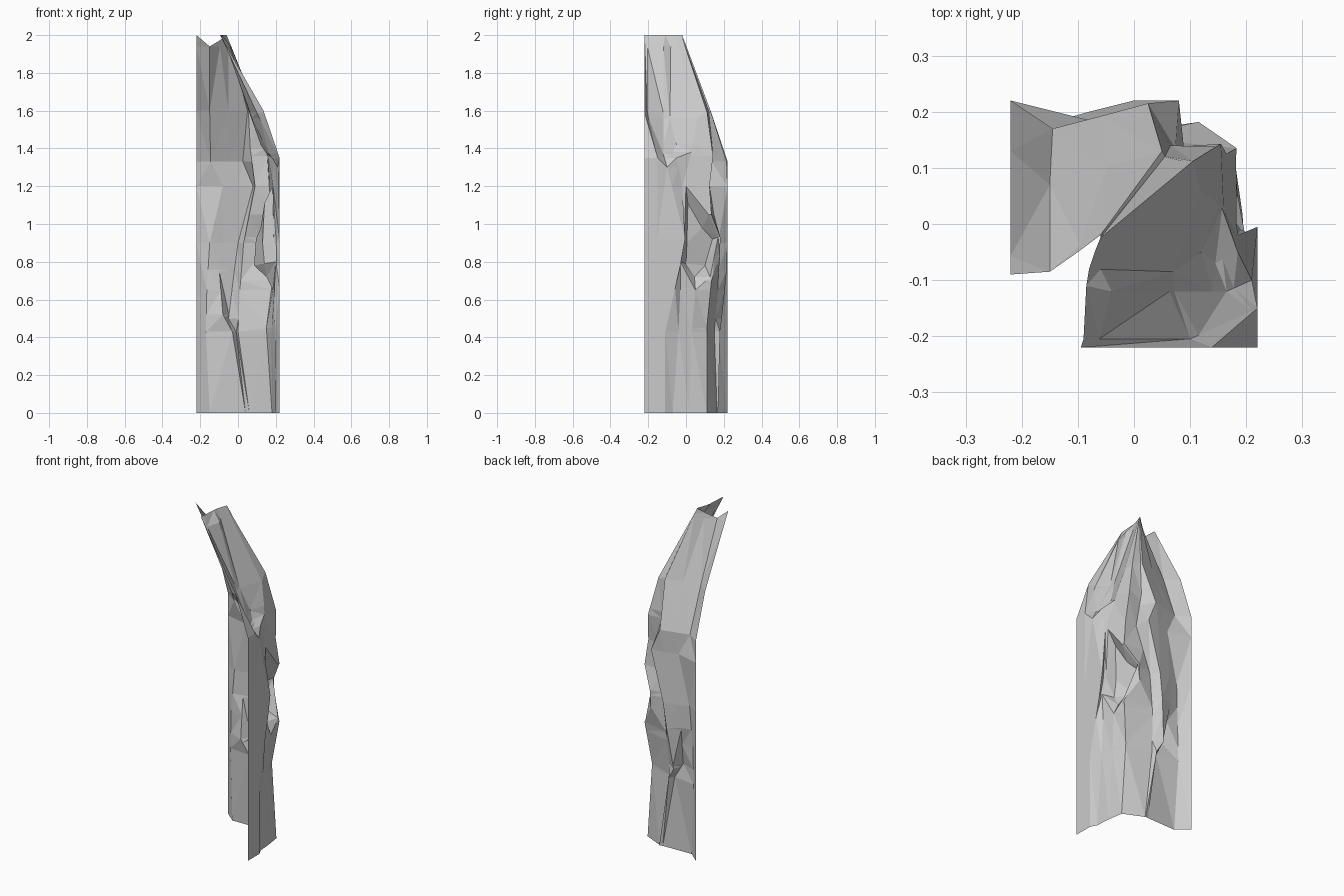
import bpy, bmesh

if "Cube" in bpy.data.objects:
    bpy.data.objects.remove(bpy.data.objects["Cube"])


def point_at(ridge, z):
    """Point on a descending ridge line at height z (clamped to its top)."""
    if z >= ridge[0][2]:
        return ridge[0]
    for a, b in zip(ridge, ridge[1:]):
        if z >= b[2]:
            t = (a[2] - z) / (a[2] - b[2])
            return tuple(p + (q - p) * t for p, q in zip(a, b))
    return ridge[-1]


def finish(name, bm):
    """Clean up the sheet and make it an object."""
    bmesh.ops.remove_doubles(bm, verts=bm.verts, dist=0.0005)
    bmesh.ops.dissolve_degenerate(bm, edges=bm.edges, dist=0.0005)
    bmesh.ops.triangulate(bm, faces=[f for f in bm.faces if len(f.verts) > 3])
    bmesh.ops.reverse_faces(bm, faces=bm.faces)
    mesh = bpy.data.meshes.new(name)
    bm.to_mesh(mesh)
    bm.free()
    bpy.context.collection.objects.link(bpy.data.objects.new(name, mesh))


def loft_ridges(name, ridges):
    """Open faceted sheet stretched between neighbouring ridge lines."""
    bm = bmesh.new()
    for left, right in zip(ridges, ridges[1:]):
        heights = sorted({p[2] for p in left + right}, reverse=True)
        rows = [(bm.verts.new(point_at(left, z)), bm.verts.new(point_at(right, z)))
                for z in heights]
        for (a, b), (c, d) in zip(rows, rows[1:]):
            bm.faces.new((a, c, d, b))
    finish(name, bm)


# Ridge lines of the back face, from the tiling edge to the deep crack
back_edge = [(-.22, -.09, 2), (-.22, .13, 1.6), (-.22, .22, 1.33), (-.22, .22, 0)]
back_groove = [(-.15, -.085, 1.94), (-.15, .07, 1.6), (-.145, .17, 1.33), (-.08, .185, 1.2),
               (-.15, .18, .9), (-.165, .17, .65), (-.17, .17, .43), (-.15, .16, 0)]
back_chip = [(-.1, -.05, 1.97), (-.05, .1, 1.6), (-.06, .192, 1.33), (0, .205, 1.2),
             (-.08, .2, .9), (-.1, .19, .76), (-.08, .14, .52), (-.03, .15, .43), (.04, .165, 0)]
back_lip = [(-.06, -.02, 2), (.05, .13, 1.6), (.025, .215, 1.33), (.08, .22, 1.2),
            (0, .22, .9), (-.02, .215, .75), (-.05, .19, .5), (-.01, .18, .43), (.06, .17, 0)]
crack_floor = [(-.06, -.025, 2), (.055, .12, 1.6), (.065, .14, 1.4), (.09, .125, 1.2),
               (.03, .17, .9), (.01, .17, .65), (0, .15, .43), (.06, .165, 0)]

# Ridge lines of the right face: corner, split seam around the pocket, gully, tiling edge
corner = [(-.062, -.03, 2), (.105, .112, 1.59), (.155, .143, 1.36), (.165, .125, 1.2),
          (.183, .135, 1.05), (.115, .182, .93), (.11, .18, .83), (.183, .135, .7),
          (.15, .11, .45), (.18, .11, 0)]
seam_top = [(-.07, -.05, 2), (.118, .06, 1.56), (.15, .035, 1.43), (.183, 0, 1.2)]
seam_low = [(.185, .05, .65), (.178, .03, .43), (.193, .02, 0)]
rim_back = [(.182, .12, 1.05), (.115, .17, .93), (.178, .128, .72)]
rim_front = [(.19, -.01, .9), (.2, -.03, .8)]
knuckle = [(-.08, -.08, 2), (.07, -.085, 1.56), (.12, -.05, 1.42), (.145, -.07, 1.38),
           (.185, -.05, 1.35), (.185, -.02, 1.2), (.202, -.015, .9), (.205, -.035, .8),
           (.193, -.03, .66), (.195, -.04, .43), (.2, -.07, 0)]
gully_floor = [(-.085, -.11, 2), (-.04, -.12, 1.94), (.072, -.12, 1.56), (.165, -.12, 1.37),
               (.21, -.1, 1.3), (.22, -.005, .92), (.22, -.03, .78), (.22, -.11, .43),
               (.22, -.11, 0)]
gully_lip = [(-.09, -.205, 2), (.1, -.205, 1.59), (.22, -.15, 1.35), (.22, -.16, 0)]
side_edge = [(-.095, -.22, 2), (.135, -.22, 1.6), (.22, -.22, 1.35), (.22, -.22, 0)]

# Back rock face with its chip and groove
loft_ridges("back_rock_face", [back_edge, back_groove, back_chip, back_lip, crack_floor])

# Corner and right rock face, leaving the pocket opening between the two rims
loft_ridges("corner_rock_face", [crack_floor, corner, seam_top + rim_back + seam_low])
loft_ridges("right_rock_face", [seam_top + rim_front + seam_low, knuckle, gully_floor,
                                gully_lip, side_edge])

# Recessed pocket: walls from the rim down to a sunken floor
rim = [seam_top[-1], *rim_back, seam_low[0], *reversed(rim_front)]
floor = [(.14, .01, 1.11), (.12, .085, .98), (.095, .14, .92), (.085, .1, .78),
         (.15, .045, .72), (.14, 0, .79), (.13, .005, .9)]
bm = bmesh.new()
outer = [bm.verts.new(p) for p in rim]
inner = [bm.verts.new(p) for p in floor]
for i in range(len(rim)):
    j = (i + 1) % len(rim)
    bm.faces.new((outer[i], outer[j], inner[j], inner[i]))
bm.faces.new(inner)
finish("rock_pocket", bm)
